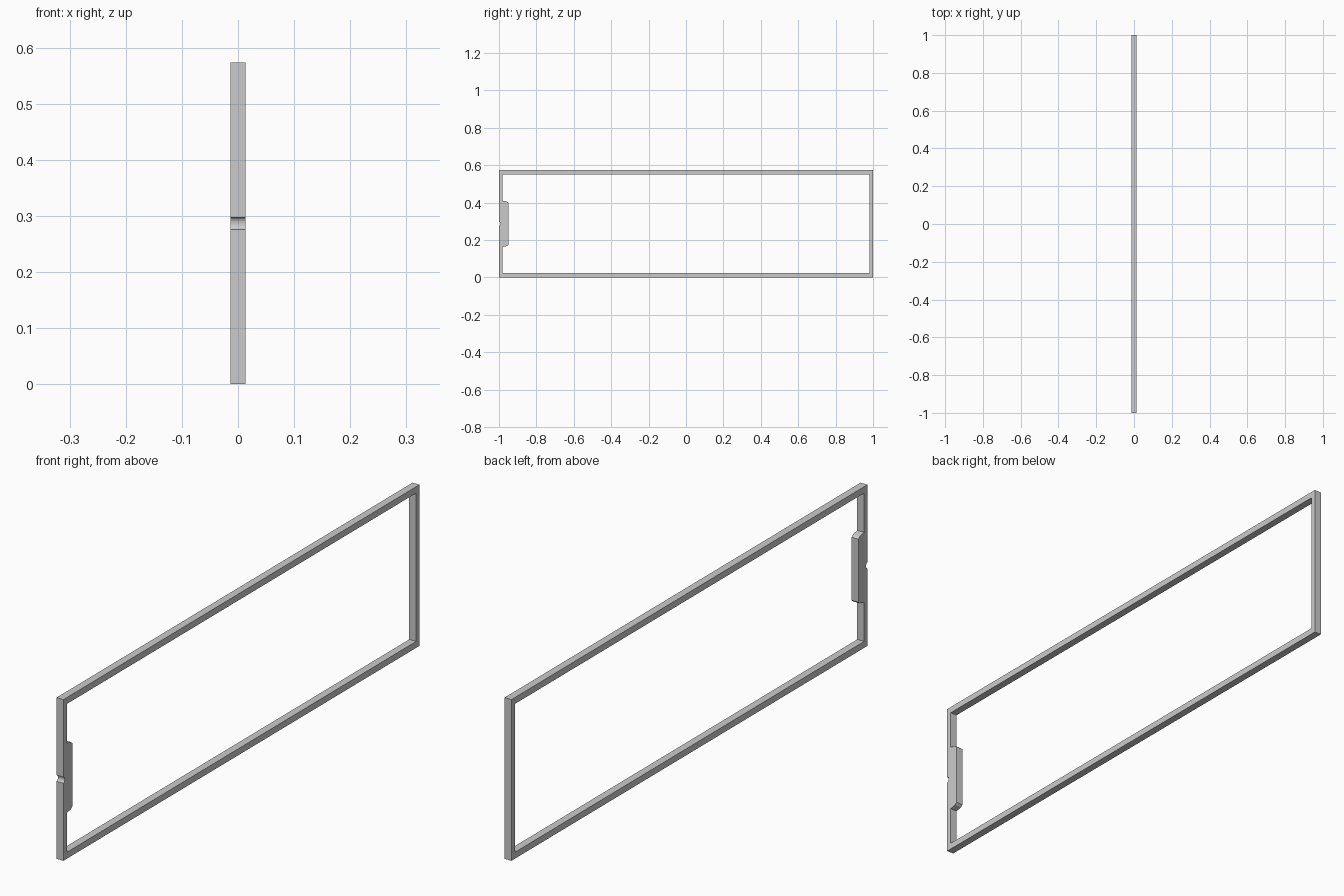
import bpy
import math

if "Cube" in bpy.data.objects:
    bpy.data.objects.remove(bpy.data.objects["Cube"])

HALF_W, HEIGHT, HALF_T = 1.0, 0.573, 0.0135   # y half length, z height, x half depth
SIDE, RAIL = 0.019, 0.023                     # bar thicknesses
MID = HEIGHT / 2
NOTCH_R, NOTCH_D = 0.011, 0.008

# Outer outline (y, z), with a small rounded notch in the front post
notch = []
for i in range(9):
    a = math.pi * i / 8
    notch.append((-HALF_W + NOTCH_D * math.sin(a), MID + NOTCH_R * math.cos(a)))
outer = [(-HALF_W, 0), (HALF_W, 0), (HALF_W, HEIGHT), (-HALF_W, HEIGHT)] + notch

# Inner outline, with the chamfered grip block standing into the opening
yi, z0, z1 = HALF_W - SIDE, RAIL, HEIGHT - RAIL
inner = [(-yi, z0), (yi, z0), (yi, z1), (-yi, z1),
         (-yi, MID + 0.124), (-0.957, MID + 0.119), (-0.949, MID + 0.112),
         (-0.949, MID - 0.112), (-0.957, MID - 0.119), (-yi, MID - 0.124)]

# Filled and extruded profile
curve = bpy.data.curves.new("frame_profile", 'CURVE')
curve.dimensions = '2D'
curve.fill_mode = 'BOTH'
curve.extrude = HALF_T
for pts in (outer, inner):
    s = curve.splines.new('POLY')
    s.points.add(len(pts) - 1)
    for p, (y, z) in zip(s.points, pts):
        p.co = (y, z, 0, 1)
    s.use_cyclic_u = True

frame = bpy.data.objects.new("frame", curve)
frame.rotation_euler = (math.pi / 2, 0, math.pi / 2)
bpy.context.collection.objects.link(frame)

# Convert to mesh, weld the caps to the walls and keep flat faces
bpy.context.view_layer.objects.active = frame
frame.select_set(True)
bpy.ops.object.convert(target='MESH')
bpy.ops.object.transform_apply(location=True, rotation=True, scale=True)
bpy.ops.object.mode_set(mode='EDIT')
bpy.ops.mesh.select_all(action='SELECT')
bpy.ops.mesh.remove_doubles(threshold=0.00005)
bpy.ops.mesh.normals_make_consistent(inside=False)
bpy.ops.object.mode_set(mode='OBJECT')
bpy.ops.object.shade_flat()
